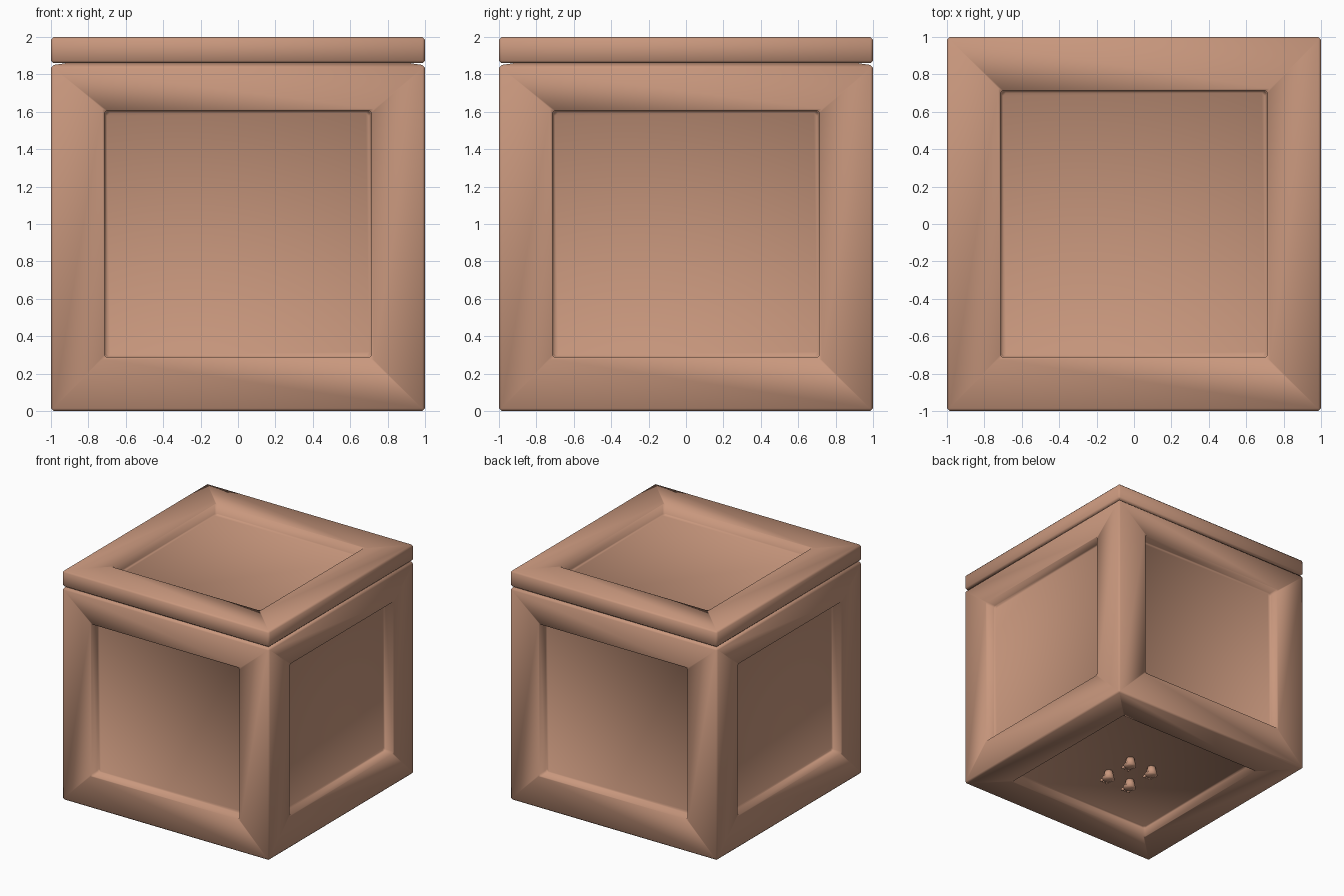
import bpy, bmesh
from mathutils import Vector, Matrix

cube = bpy.data.objects.get("Cube")
if cube:
    bpy.data.objects.remove(cube, do_unlink=True)

wood = bpy.data.materials.new("warm tan")
wood.use_nodes = True
colour = (0.58, 0.31, 0.205, 1)
wood.diffuse_color = colour
wood.node_tree.nodes["Principled BSDF"].inputs["Base Color"].default_value = colour


def finish(bm, name):
    for f in bm.faces:
        f.smooth = True
    mesh = bpy.data.meshes.new(name)
    bm.to_mesh(mesh)
    bm.free()
    mesh.materials.append(wood)
    obj = bpy.data.objects.new(name, mesh)
    bpy.context.collection.objects.link(obj)


def inset(bm, faces, thickness, depth=0):
    bmesh.ops.inset_individual(bm, faces=faces, thickness=thickness, depth=depth,
                               use_even_offset=True)


def soften(bm, edges):
    bmesh.ops.bevel(bm, geom=edges, offset=0.014, segments=1, profile=0.5, affect='EDGES')


def framed_box(name, z0, z1, has_panel, lift=0, crown=0):
    """Softly edged box with a sunken panel on every face chosen by has_panel."""
    bm = bmesh.new()
    m = Matrix.Translation((0, 0, (z0 + z1) / 2)) @ Matrix.Diagonal((2, 2, z1 - z0, 1))
    bmesh.ops.create_cube(bm, size=1, matrix=m)
    outer = list(bm.edges)
    panels = [f for f in bm.faces if has_panel(f.normal)]
    # raised middle of the top, where the lid rests
    if crown:
        inset(bm, [f for f in bm.faces if f.normal.z > 0.5], 0.08, crown)
    inset(bm, panels, 0.285)
    # raise the upper edge of the side openings
    for f in panels:
        if abs(f.normal.z) < 0.5:
            for v in f.verts:
                if v.co.z > (z0 + z1) / 2:
                    v.co.z += lift
    # recess walls, then a chamfer around the floor
    corners = []
    for thickness, depth in ((0.004, -0.077), (0.01, -0.008)):
        rims = [set(f.verts) for f in panels]
        inset(bm, panels, thickness, depth)
        corners += [e for f, rim in zip(panels, rims) for v in f.verts
                    for e in v.link_edges if e.other_vert(v) in rim]
    soften(bm, corners)
    soften(bm, [e for e in outer if e.is_valid])
    finish(bm, name)


framed_box("crate_body", 0, 1.848, lambda n: n.z < 0.5, lift=0.045, crown=0.012)
framed_box("crate_lid", 1.86, 2, lambda n: n.z > 0.5)


def ball(bm, place, size):
    m = Matrix.Translation(Vector(place)) @ Matrix.Diagonal((*size, 1))
    bmesh.ops.create_uvsphere(bm, u_segments=12, v_segments=8, radius=1, matrix=m)


# four little feet with toes under the base panel
for side, x in (("left", 0.115), ("right", -0.115)):
    for end, y in (("front", -0.19), ("back", 0.09)):
        bm = bmesh.new()
        bmesh.ops.create_cone(bm, cap_ends=True, segments=12, radius1=0.05, radius2=0.03,
                              depth=0.09, matrix=Matrix.Translation((x, y, 0.055)))
        ball(bm, (x, y - 0.01, 0.025), (0.05, 0.056, 0.024))
        for t in (-0.03, 0, 0.03):
            ball(bm, (x + t, y - 0.055, 0.016), (0.013, 0.02, 0.014))
        finish(bm, f"{end}_{side}_foot")
